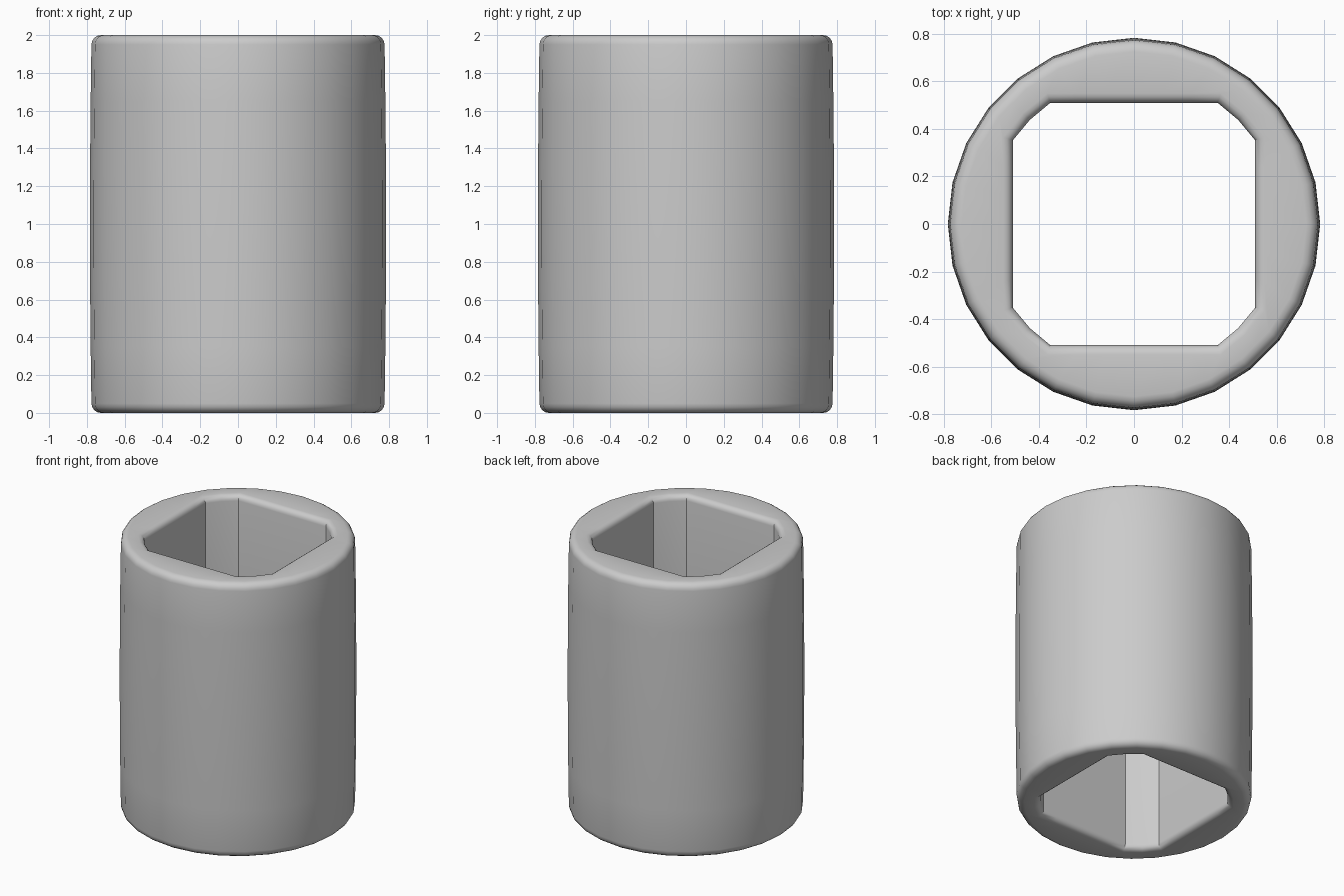
import bpy, bmesh
from math import sin, cos, pi, sqrt, atan2

if "Cube" in bpy.data.objects:
    bpy.data.objects.remove(bpy.data.objects["Cube"])

SIDES = 28          # outer facets
R_END, BULGE = 0.776, 0.008
RO, RI = 0.05, 0.04  # rim rounding, outer and inner
HALF, R_IN = 0.51, 0.62  # hole: square cut by a circle


def full_turn(octant):
    """Mirror and rotate points from 0 to 45 degrees into a full loop."""
    quarter = octant + [(y, x) for x, y in octant[-2:0:-1]]
    loop = []
    for c, s in ((1, 0), (0, 1), (-1, 0), (0, -1)):
        loop += [(c * x - s * y, s * x + c * y) for x, y in quarter]
    return loop


def outer_loop(r):
    pts = [(r * cos(2 * pi * k / SIDES), r * sin(2 * pi * k / SIDES)) for k in range(4)]
    m = r * cos(pi / SIDES) * sqrt(0.5)     # middle of the diagonal facet
    return full_turn(pts + [(m, m)])


def inner_loop(d):
    s, r = HALF + d, R_IN + d
    yc = sqrt(r * r - s * s)
    return full_turn([(s, yc * k / 3) for k in range(4)] + [(r * sqrt(0.5),) * 2])


# Rings running up the outside, over the rim, down the hole and back
rings = []
N = 4
for k in range(N + 1):                       # lower outer rim
    a = pi / 2 * k / N
    rings.append((outer_loop(R_END - RO + RO * sin(a)), RO - RO * cos(a)))
for z in (0.35, 0.67, 1.0, 1.33, 1.65):      # slightly barrelled wall
    rings.append((outer_loop(R_END + BULGE * (1 - ((z - 1) / 0.95) ** 2)), z))
for k in range(N + 1):                       # upper outer rim
    a = pi / 2 * k / N
    rings.append((outer_loop(R_END - RO + RO * cos(a)), 2 - RO + RO * sin(a)))
for k in range(N + 1):                       # upper hole rim
    a = pi / 2 * k / N
    rings.append((inner_loop(RI - RI * sin(a)), 2 - RI + RI * cos(a)))
for k in range(N + 1):                       # lower hole rim
    a = pi / 2 * k / N
    rings.append((inner_loop(RI - RI * cos(a)), RI - RI * sin(a)))

# Skin the rings into a closed sleeve
bm = bmesh.new()
vr = [[bm.verts.new((x, y, z)) for x, y in loop] for loop, z in rings]
for i, a in enumerate(vr):
    b = vr[(i + 1) % len(vr)]
    for j in range(len(a)):
        n = (j + 1) % len(a)
        bm.faces.new((a[j], a[n], b[n], b[j]))
bmesh.ops.recalc_face_normals(bm, faces=bm.faces)
mesh = bpy.data.meshes.new("sleeve")
bm.to_mesh(mesh)
bm.free()
sleeve = bpy.data.objects.new("sleeve", mesh)
bpy.context.collection.objects.link(sleeve)
bpy.context.view_layer.objects.active = sleeve
sleeve.select_set(True)
bpy.ops.object.shade_smooth_by_angle(angle=pi / 6)
